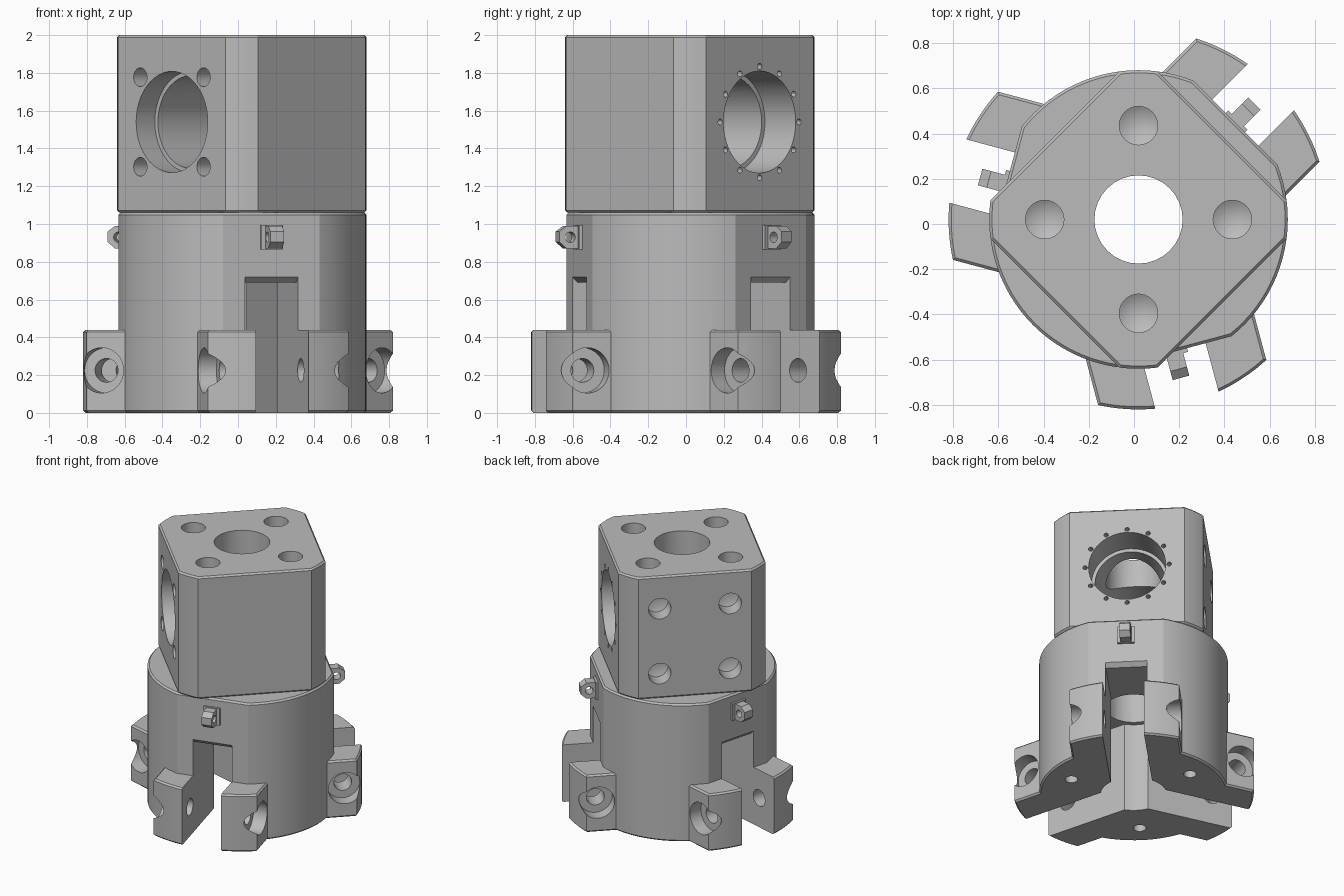
import bpy, bmesh, math
from mathutils import Matrix, Vector

cube = bpy.data.objects.get("Cube")
if cube:
    bpy.data.objects.remove(cube, do_unlink=True)

steel = bpy.data.materials.new("plain grey steel")
steel.use_nodes = True
GREY = (0.5, 0.5, 0.5, 1)
steel.diffuse_color = GREY
steel.node_tree.nodes["Principled BSDF"].inputs["Base Color"].default_value = GREY

AXIS = Matrix.Translation((0.02, 0.02, 0))
SLOT_ANGLES = (45, 165, 285)
UPRIGHT = Matrix.Rotation(math.pi / 2, 4, 'X')


def turned(degrees):
    """Frame on the main axis whose x points outward at the given angle."""
    return AXIS @ Matrix.Rotation(math.radians(degrees), 4, 'Z')


def finish(name, bm, matrix):
    bmesh.ops.recalc_face_normals(bm, faces=bm.faces)
    bm.transform(matrix)
    mesh = bpy.data.meshes.new(name)
    bm.to_mesh(mesh)
    bm.free()
    mesh.materials.append(steel)
    ob = bpy.data.objects.new(name, mesh)
    bpy.context.scene.collection.objects.link(ob)
    return ob


def prism(name, outline, low, high, matrix=AXIS, bevel=0.0):
    """Extrude an outline, optionally chamfering the rims of both ends."""
    bm = bmesh.new()
    base = bm.faces.new([bm.verts.new((x, y, low)) for x, y in outline])
    new = bmesh.ops.extrude_face_region(bm, geom=[base])["geom"]
    bmesh.ops.translate(bm, vec=(0, 0, high - low),
                        verts=[v for v in new if isinstance(v, bmesh.types.BMVert)])
    if bevel:
        bmesh.ops.recalc_face_normals(bm, faces=bm.faces)
        rims = [e for e in bm.edges if abs(e.verts[0].co.z - e.verts[1].co.z) < 1e-5]
        bmesh.ops.bevel(bm, geom=rims, offset=bevel, segments=1, affect='EDGES')
    return finish(name, bm, matrix)


def drill(target, start, direction, radius, depth, frame=AXIS, tip=0.0, segments=32):
    """Cut a round hole; start lies outside or on the surface."""
    direction = Vector(direction).normalized()
    start = Vector(start) - direction * 0.02
    depth += 0.02
    bm = bmesh.new()
    ring = bmesh.ops.create_cone(bm, cap_ends=True, segments=segments,
                                 radius1=radius, radius2=radius, depth=depth)["verts"]
    bmesh.ops.translate(bm, verts=ring, vec=(0, 0, depth / 2))
    if tip:
        end = max(bm.faces, key=lambda f: f.calc_center_median().z)
        point = bmesh.ops.poke(bm, faces=[end])["verts"][0]
        point.co.z += tip
    spin = direction.to_track_quat('Z', 'Y').to_matrix().to_4x4()
    cutter = finish("drill_cutter", bm, frame @ Matrix.Translation(start) @ spin)
    combine(target, cutter, 'DIFFERENCE')


def combine(target, other, operation):
    """Apply a boolean and remove the second object."""
    mod = target.modifiers.new("join", 'BOOLEAN')
    mod.operation, mod.solver, mod.object = operation, 'EXACT', other
    bpy.context.view_layer.update()
    graph = bpy.context.evaluated_depsgraph_get()
    mesh = bpy.data.meshes.new_from_object(target.evaluated_get(graph))
    target.modifiers.clear()
    target.data = mesh
    bpy.data.objects.remove(other, do_unlink=True)


def flatted_circle(radius, flat, count, phase, steps):
    """Circle with evenly spaced flats at a given distance from the centre."""
    half = math.acos(flat / radius)
    sweep = 2 * math.pi / count - 2 * half
    points = []
    for k in range(count):
        start = math.radians(phase) + 2 * math.pi * k / count + half
        for i in range(steps + 1):
            a = start + sweep * i / steps
            points.append((radius * math.cos(a), radius * math.sin(a)))
    return points


# Lower body with three flats
body = prism("lower_body", flatted_circle(0.66, 0.605, 3, 45, 20), 0, 1.06, bevel=0.012)

# Clamp pads, merged into the body
spread = math.asin(0.385 / 0.84)
pad_outline = [(0.3, -0.385)]
for i in range(17):
    a = spread * (i / 8 - 1)
    pad_outline.append((0.84 * math.cos(a), 0.84 * math.sin(a)))
pad_outline.append((0.3, 0.385))
for angle in SLOT_ANGLES:
    combine(body, prism("pad", pad_outline, 0, 0.44, turned(angle), 0.012), 'UNION')

# Central bore, wider in the slotted part
drill(body, (0, 0, 0), (0, 0, 1), 0.23, 0.69)
drill(body, (0, 0, 0), (0, 0, 1), 0.195, 1.2)

# Slots, clamp bolt holes, counterbores and underside holes
slot_profile = [(0, -0.1), (1, -0.1), (1, 0.72), (0.605, 0.72), (0.575, 0.69), (0, 0.69)]
for angle in SLOT_ANGLES:
    frame = turned(angle)
    slot = prism("slot_cutter", slot_profile, -0.145, 0.145, frame @ UPRIGHT)
    combine(body, slot, 'DIFFERENCE')
    for side in (-1, 1):
        inward = (0, -side, 0)
        drill(body, (0.665, side * 0.6, 0.225), inward, 0.12, 0.315, frame)
        drill(body, (0.665, side * 0.6, 0.225), inward, 0.063, 0.5, frame)
    drill(body, (0.48, 0, 0), (0, 0, 1), 0.045, 0.2, turned(angle + 60), tip=0.03, segments=20)

# Upper block: square with rounded corners
block = prism("upper_block", flatted_circle(0.66, 0.523, 4, 45, 6), 1.06, 2, bevel=0.012)
drill(block, (0, 0, 2.0), (0, 0, -1), 0.195, 1.0)
for k in range(4):
    drill(block, (0.415, 0, 2.0), (0, 0, -1), 0.085, 0.2, turned(90 * k), tip=0.05)

# Cross bore with a wider step at each end
MID = 1.54
FACE = 0.523
inward = (-1, 0, 0)
drill(block, (FACE, 0, MID), inward, 0.245, 1.1, turned(45), segments=48)
drill(block, (FACE, 0, MID), inward, 0.27, 0.23, turned(45), segments=48)
drill(block, (FACE, 0, MID), inward, 0.268, 0.14, turned(225), segments=48)

# Ring of small holes round one end of the cross bore
for k in range(12):
    a = math.pi * k / 6
    drill(block, (FACE, 0.295 * math.cos(a), MID + 0.295 * math.sin(a)),
          inward, 0.016, 0.06, turned(45), segments=12)

# Four-hole patterns on two side faces
for angle, reach, radius, height in ((225, 0.237, 0.05, MID), (135, 0.25, 0.08, 1.5)):
    for sy in (-1, 1):
        for sz in (-1, 1):
            drill(block, (FACE, sy * reach, height + sz * reach), inward,
                  radius, 0.12, turned(angle), tip=0.03, segments=24)

# Small lugs with cross holes above each slot
lug_profile = [(0.55, 0.87), (0.685, 0.87), (0.725, 0.905), (0.725, 0.96),
               (0.685, 0.99), (0.55, 0.99)]
parts = [body, block]
for n, angle in enumerate(SLOT_ANGLES):
    frame = turned(angle)
    lug = prism(f"lug_{n + 1}", lug_profile, -0.038, 0.038, frame @ UPRIGHT)
    drill(lug, (0.665, 0.1, 0.93), (0, -1, 0), 0.028, 0.2, frame, segments=16)
    foot = prism(f"lug_foot_{n + 1}", [(0.58, -0.06), (0.622, -0.06), (0.622, 0.06), (0.58, 0.06)],
                 0.865, 0.995, frame)
    parts += [lug, foot]

# Shading
bpy.ops.object.select_all(action='DESELECT')
for part in parts:
    part.select_set(True)
bpy.context.view_layer.objects.active = body
bpy.ops.object.shade_smooth_by_angle(angle=math.radians(25))
